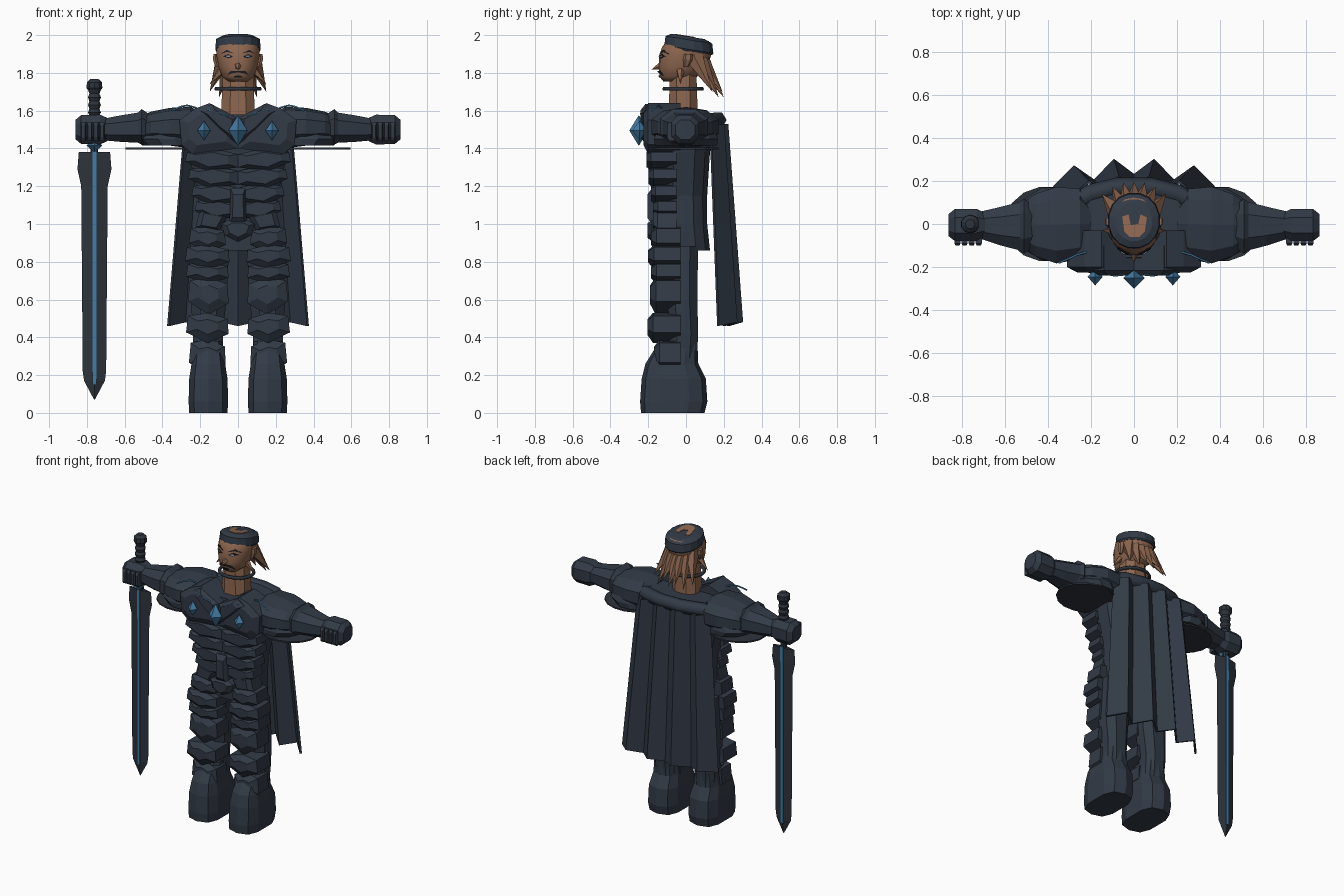
import bpy, bmesh, math
from mathutils import Vector
from mathutils.bvhtree import BVHTree

if "Cube" in bpy.data.objects:
    bpy.data.objects.remove(bpy.data.objects["Cube"])


def material(name, r, g, b):
    m = bpy.data.materials.new(name)
    m.use_nodes = True
    m.diffuse_color = (r, g, b, 1)
    m.node_tree.nodes["Principled BSDF"].inputs["Base Color"].default_value = (r, g, b, 1)
    return m


ARMOUR = material("dark armour", .032, .043, .062)
STEEL = material("dark steel", .027, .034, .046)
SKIN = material("brown skin", .27, .135, .08)
BLUE = material("glowing blue", .06, .2, .37)
BLACK = material("black hair", .012, .013, .017)
WHITE = material("eye grey", .25, .3, .35)


def finish(name, bm, mat, mirror=False):
    bmesh.ops.recalc_face_normals(bm, faces=bm.faces)
    me = bpy.data.meshes.new(name)
    bm.to_mesh(me)
    ob = bpy.data.objects.new(name, me)
    bpy.context.collection.objects.link(ob)
    me.materials.append(mat)
    if mirror:
        ob.modifiers.new("mirror", "MIRROR")
    return ob


def bridge(bm, rings):
    rings = [[bm.verts.new(p) for p in r] for r in rings]
    n = len(rings[0])
    for a, b in zip(rings, rings[1:]):
        for i in range(n):
            bm.faces.new((a[i], a[(i + 1) % n], b[(i + 1) % n], b[i]))
    bm.faces.new(rings[0])
    bm.faces.new(rings[-1])


def loft(name, sections, mat, n=10, power=2.4, mirror=False, axis="z", turn=.5, shear=0):
    """Sections: along z (z, cx, cy, rx, ry) or along x (x, cy, cz, ry, rz)."""
    rings = []
    for h, cu, cv, ru, rv in sections:
        ring = []
        for i in range(n):
            a = (i + turn) * math.tau / n
            c, s = math.cos(a), math.sin(a)
            u = cu + ru * math.copysign(abs(c) ** (2 / power), c)
            dv = rv * math.copysign(abs(s) ** (2 / power), s)
            ring.append((h, u, cv + dv) if axis == "x" else (u, cv + dv, h + shear * dv))
        rings.append(ring)
    bm = bmesh.new()
    bridge(bm, rings)
    return finish(name, bm, mat, mirror)


def plate(name, outline, back, front, mat=ARMOUR, mirror=True, inset=.65, lift=.025):
    """Faceted plate from an x-z outline, bulging towards the front."""
    cx = sum(p[0] for p in outline) / len(outline)
    cz = sum(p[1] for p in outline) / len(outline)
    inner = [(cx + (x - cx) * inset, front, cz + (z - cz) * inset) for x, z in outline]
    bm = bmesh.new()
    bridge(bm, [[(x, back, z) for x, z in outline],
                [(x, front + lift, z) for x, z in outline], inner])
    return finish(name, bm, mat, mirror)


def spike(name, base, tip, r, mat=SKIN, mirror=False, n=5):
    base, tip = Vector(base), Vector(tip)
    q = (tip - base).to_track_quat("Z", "Y")
    bm = bmesh.new()
    ring = [bm.verts.new(base + q @ Vector((r * math.cos(i * math.tau / n), r * math.sin(i * math.tau / n), 0)))
            for i in range(n)]
    top = bm.verts.new(tip)
    bm.faces.new(ring)
    for i in range(n):
        bm.faces.new((ring[i], ring[(i + 1) % n], top))
    return finish(name, bm, mat, mirror)


def tube(name, pts, r, mat, mirror=False, cyclic=False, sides=1):
    cu = bpy.data.curves.new(name, "CURVE")
    cu.dimensions, cu.bevel_depth, cu.bevel_resolution = "3D", r, sides
    cu.use_fill_caps = True
    sp = cu.splines.new("POLY")
    sp.points.add(len(pts) - 1)
    for p, co in zip(sp.points, pts):
        p.co = (*co, 1)
    sp.use_cyclic_u = cyclic
    cu.materials.append(mat)
    ob = bpy.data.objects.new(name, cu)
    bpy.context.collection.objects.link(ob)
    if mirror:
        ob.modifiers.new("mirror", "MIRROR")


def gem(name, x, y, z, w, d, h, mirror=False):
    loft(name, [(z - h, x, y, .001, .001), (z, x, y, w, d), (z + h, x, y, .001, .001)],
         BLUE, n=4, power=2, turn=0, mirror=mirror)


# Head, neck and cap
head = loft("head", [(1.755, 0, -.07, .05, .05), (1.78, 0, -.04, .085, .1), (1.83, 0, -.02, .104, .125),
                     (1.89, 0, -.005, .115, .138), (1.94, 0, .005, .115, .13), (1.97, 0, .01, .1, .11)],
            SKIN, n=18, power=2.2)
head.data.shade_smooth()
loft("neck", [(1.5, 0, -.015, .1, .085), (1.8, 0, -.015, .085, .075)], SKIN, n=8)
tube("choker", [(.115 * math.cos(i * math.tau / 16), -.015 + .1 * math.sin(i * math.tau / 16), 1.715)
                for i in range(16)], .011, STEEL, cyclic=True)
loft("cap", [(1.915, 0, .015, .116, .126), (1.925, 0, .015, .122, .132), (1.975, 0, .015, .118, .126),
             (1.993, 0, .01, .085, .09)], ARMOUR, n=16, power=2.1, shear=-.16)
patch = [(-.055, .035), (-.045, -.035), (-.02, -.06), (.025, -.06), (.05, -.035), (.06, .03),
         (.03, .045), (.02, .0), (-.015, -.005), (-.025, .045)]
bm = bmesh.new()
bridge(bm, [[(x, y, 1.985 - .16 * y + dz) for x, y in patch] for dz in (.005, .0125)])
finish("crown_patch", bm, SKIN)
spike("nose", (0, -.1, 1.85), (0, -.183, 1.818), .035)
loft("ear", [(1.83, .108, .0, .012, .012), (1.87, .118, .01, .016, .025), (1.9, .118, .012, .014, .022)],
     SKIN, n=6, mirror=True)

# Face details wrapped onto the head
bm = bmesh.new()
bm.from_mesh(head.data)
tree = BVHTree.FromBMesh(bm)
bm.free()


def decal(name, outline, mat, gap):
    bm = bmesh.new()
    hits = [tree.ray_cast(Vector((x, -1, z)), Vector((0, 1, 0)))[0] for x, z in outline]
    bridge(bm, [[p + Vector((0, -gap, 0)) for p in hits], [p + Vector((0, .002, 0)) for p in hits]])
    finish(name, bm, mat, True)


decal("eye", [(.025, 1.885), (.05, 1.877), (.08, 1.888), (.052, 1.9)], BLACK, .006)
decal("iris", [(.043, 1.884), (.062, 1.884), (.062, 1.892), (.043, 1.892)], WHITE, .008)
decal("brow", [(.02, 1.903), (.06, 1.911), (.092, 1.9), (.06, 1.922)], BLACK, .007)
decal("moustache", [(0, 1.803), (.035, 1.797), (.06, 1.785), (.04, 1.809), (0, 1.811)], BLACK, .007)
decal("goatee", [(0, 1.775), (.025, 1.775), (.02, 1.784), (0, 1.787)], BLACK, .006)

# Hair falling on the nape
for i in range(-3, 4):
    t = i / 3
    spike("hair_lock", (.075 * t, .075 - .03 * t * t, 1.88), (.15 * t, .2 - .06 * t * t, 1.67 + .03 * (i % 2)), .05)
spike("side_whisker", (.09, -.03, 1.81), (.15, -.03, 1.74), .022, mirror=True)

# Torso and coat
loft("torso", [(.86, 0, 0, .2, .13), (1.0, 0, -.01, .21, .125), (1.15, 0, -.015, .215, .13), (1.38, 0, -.01, .27, .14),
               (1.52, 0, 0, .29, .17), (1.58, 0, 0, .24, .16)], ARMOUR, n=12, power=3)
plate("chest_plate", [(0, 1.55), (.15, 1.64), (.23, 1.61), (.31, 1.55), (.3, 1.42), (.24, 1.37), (0, 1.4)],
      -.03, -.225)
plate("collar_plate", [(0, 1.56), (.14, 1.635), (.2, 1.6), (.1, 1.5), (0, 1.42)], -.1, -.24)
for k, top in enumerate((1.4, 1.31, 1.22, 1.14)):
    w = .27 - .017 * k
    plate("abdomen_plate", [(0, top - .03), (w * .5, top), (w, top - .02), (w + .01, top - .07),
                            (w * .6, top - .12), (0, top - .1)], -.05, -.21 + .012 * k)
plate("side_plate", [(.05, 1.05), (.2, 1.08), (.225, .98), (.1, .96)], -.05, -.175)
plate("buckle_post", [(-.04, 1.19), (.04, 1.19), (.045, 1.0), (-.045, 1.0)], -.05, -.205, mirror=False)
plate("buckle", [(-.09, 1.0), (-.05, 1.02), (.05, 1.02), (.09, 1.0), (.07, .94), (0, .905), (-.07, .94)],
      -.05, -.205, mirror=False)

# Chest crystals and glowing lines
gem("centre_crystal", 0, -.25, 1.495, .05, .05, .08)
gem("side_crystal", .18, -.245, 1.495, .035, .04, .05, True)
tube("shoulder_glow", [(.22, -.13, 1.615), (.27, -.145, 1.628), (.3, -.16, 1.622), (.35, -.18, 1.6)], .005, BLUE, True)
tube("chest_glow", [(.05, -.236, 1.57), (.09, -.24, 1.585), (.16, -.226, 1.605)], .004, BLUE, True)

# Shoulders, arms and fists
loft("shoulder", [(.2, 0, 1.5, .1, .09), (.25, 0, 1.51, .17, .11), (.36, -.005, 1.515, .185, .1),
                  (.46, -.005, 1.51, .15, .085), (.52, 0, 1.5, .1, .07)], ARMOUR, n=10, mirror=True, axis="x")
loft("shoulder_disc", [(1.395, .4, 0, .2, .175), (1.405, .4, 0, .2, .175)], STEEL, n=16, power=2, mirror=True)
loft("shoulder_skirt", [(1.415, .36, 0, .15, .17), (1.45, .38, 0, .17, .175), (1.52, .36, 0, .14, .15)],
     ARMOUR, n=12, power=2, mirror=True)
loft("forearm", [(.46, -.01, 1.5, .1, .08), (.51, -.01, 1.515, .135, .1), (.53, -.01, 1.51, .12, .085),
                 (.62, -.01, 1.505, .095, .075), (.72, -.005, 1.5, .065, .06)], ARMOUR, n=8, mirror=True, axis="x")
loft("fist", [(.69, -.005, 1.5, .06, .065), (.73, -.005, 1.5, .08, .084), (.83, -.005, 1.5, .08, .082),
              (.86, -.005, 1.5, .055, .055)], ARMOUR, n=8, mirror=True, axis="x")
for i in range(4):
    x = .72 + .033 * i
    plate("finger", [(x - .014, 1.44), (x + .014, 1.44), (x + .014, 1.54), (x - .014, 1.54)], -.05, -.1, lift=.01)

# Legs, layered armour and boots
loft("leg", [(.25, .155, -.02, .08, .08), (.42, .16, -.01, .085, .08), (.6, .155, -.02, .1, .085),
             (.88, .14, -.02, .1, .09)], ARMOUR, n=8, mirror=True)
layers = [(.99, .85, .07, .25, -.185), (.89, .76, .05, .27, -.2), (.8, .68, .055, .265, -.185),
          (.72, .52, .055, .255, -.19), (.53, .37, .055, .265, -.205), (.39, .2, .07, .25, -.17)]
for top, low, x0, x1, front in layers:
    mid, h = (x0 + x1) / 2, top - low
    plate("leg_plate", [(x0, top - h * .2), (mid, top), (x1, top - h * .1), (x1 + .01, low + h * .35),
                        (mid, low), (x0 - .005, low + h * .3)], -.03, front, inset=.5, lift=.03)
loft("boot", [(0, .157, -.07, .105, .168), (.06, .157, -.065, .108, .178), (.18, .157, -.065, .105, .17),
              (.26, .157, -.075, .092, .14), (.38, .157, -.04, .075, .1)], ARMOUR, n=10, power=3, mirror=True)

# Pleated cape and its collar
bm = bmesh.new()
folds = [.17, .265, .2, .295, .225, .295, .2, .265, .17]
rows = []
for t in (0, .5, 1):
    rows.append([bm.verts.new(((i - 4) * (.07 + .0225 * t), y * (.7 + .3 * t) + .01 * (1 - t),
                               1.53 - 1.05 * t - .02 * t * (i % 2 == 0))) for i, y in enumerate(folds)])
for a, b in zip(rows, rows[1:]):
    for i in range(len(folds) - 1):
        bm.faces.new((a[i], a[i + 1], b[i + 1], b[i]))
cape = finish("cape", bm, ARMOUR)
thick = cape.modifiers.new("thickness", "SOLIDIFY")
thick.thickness, thick.offset = .015, 0
tube("cape_collar", [(-.3, .08, 1.53), (-.2, .14, 1.55), (-.08, .17, 1.55), (.08, .17, 1.55), (.2, .14, 1.55),
                     (.3, .08, 1.53)], .045, ARMOUR)

# Sword held point down in the right fist
X = -.76
loft("blade", [(.07, X, 0, .002, .002), (.17, X, 0, .055, .02), (.22, X, 0, .062, .02), (1.2, X, 0, .07, .022),
               (1.29, X, 0, .09, .022), (1.38, X, 0, .083, .022)], STEEL, n=4, power=2, turn=0)
plate("blade_stripe", [(X - .011, .15), (X + .011, .15), (X + .011, 1.39), (X - .011, 1.39)], .024, -.024,
      BLUE, False, .98, .002)
gem("guard_crystal", X, -.02, 1.415, .042, .05, .035)
loft("grip", [(1.37, X, 0, .02, .02), (1.58, X, 0, .03, .03)] +
     [(1.59 + .02 * i, X, 0, .036 - .008 * (i % 2), .036 - .008 * (i % 2)) for i in range(7)], STEEL, n=10, power=2)
loft("pommel", [(1.7, X, 0, .028, .028), (1.72, X, 0, .044, .044), (1.75, X, 0, .042, .042), (1.768, X, 0, .022, .022)],
     STEEL, n=10, power=2)
